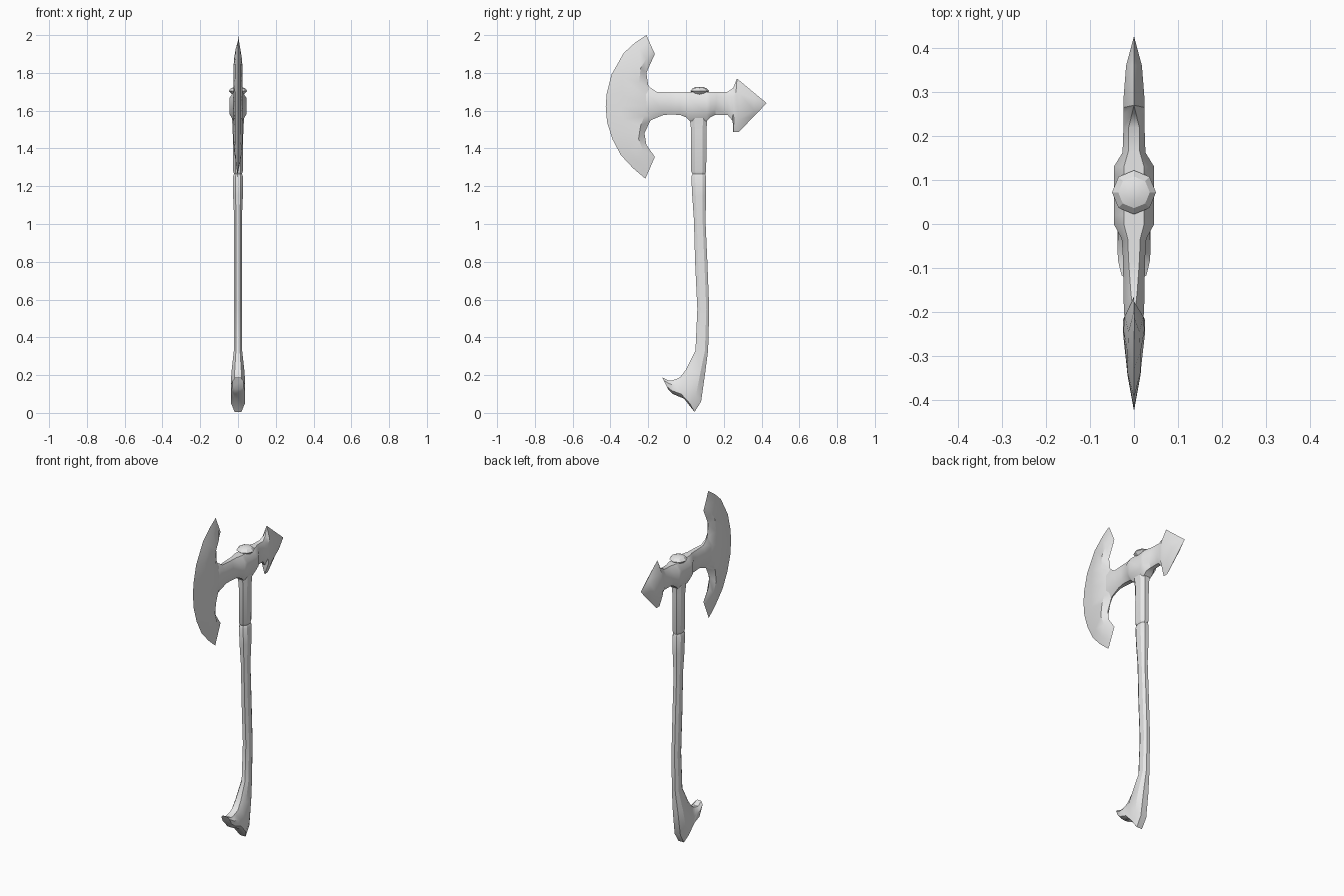
import bpy, bmesh, math

if "Cube" in bpy.data.objects:
    bpy.data.objects.remove(bpy.data.objects["Cube"], do_unlink=True)

GREY = (0.8, 0.8, 0.8, 1.0)
metal = bpy.data.materials.new("plain_grey")
metal.use_nodes = True
metal.diffuse_color = GREY
metal.node_tree.nodes["Principled BSDF"].inputs["Base Color"].default_value = GREY

ROUNDED = [(0, 0.5), (0.25, 1), (0.75, 1), (1, 0.5)]
WEDGE = [(0, 0), (0.3, 0.6), (0.75, 1), (1, 0)]


def finish(name, bm, angle):
    """Clean the mesh, make it an object and shade it."""
    bmesh.ops.remove_doubles(bm, verts=bm.verts, dist=0.0002)
    bmesh.ops.recalc_face_normals(bm, faces=bm.faces)
    mesh = bpy.data.meshes.new(name)
    bm.to_mesh(mesh)
    bm.free()
    mesh.materials.append(metal)
    obj = bpy.data.objects.new(name, mesh)
    bpy.context.collection.objects.link(obj)
    bpy.ops.object.select_all(action="DESELECT")
    obj.select_set(True)
    bpy.context.view_layer.objects.active = obj
    bpy.ops.object.shade_smooth_by_angle(angle=math.radians(angle))
    return obj


def bridge(bm, rings):
    """Join consecutive vertex rings with quads."""
    for r, q in zip(rings, rings[1:]):
        for i in range(len(r)):
            j = (i + 1) % len(r)
            bm.faces.new((r[i], r[j], q[j], q[i]))


def loft(name, stations, profile, angle=35):
    """Loft mirrored sections, each spanning two points in the side plane.

    A station is (y, z of one edge), (y, z of the other edge), half width
    and optionally the relative width of the two edges.
    """
    bm = bmesh.new()
    rings = []
    for (ay, az), (by, bz), width, *edge in stations:
        half = []
        for s, k in profile:
            if edge and s in (0, 1):
                k = edge[0]
            half.append((width * k, ay + (by - ay) * s, az + (bz - az) * s))
        loop = half + [(-x, y, z) for x, y, z in reversed(half)]
        rings.append([bm.verts.new(p) for p in loop])
    bridge(bm, rings)
    for ring, station in ((rings[0], stations[0]), (rings[-1], stations[-1])):
        if station[2] > 0:
            bm.faces.new(ring)
    return finish(name, bm, angle)


# Crescent blade: cutting edge, back edge, half thickness
loft("blade", [
    ((-.21, 2.0), (-.165, 1.9), 0),
    ((-.27, 1.96), (-.19, 1.845), .021),
    ((-.33, 1.905), (-.21, 1.8), .024),
    ((-.395, 1.79), (-.2, 1.735), .025),
    ((-.42, 1.69), (-.155, 1.68), .025),
    ((-.425, 1.62), (-.15, 1.63), .025),
    ((-.418, 1.54), (-.155, 1.58), .025),
    ((-.39, 1.45), (-.19, 1.545), .025),
    ((-.345, 1.365), (-.22, 1.48), .024),
    ((-.28, 1.295), (-.21, 1.42), .021),
    ((-.215, 1.24), (-.165, 1.355), 0),
], WEDGE)

# Head body: neck, socket and arrow-shaped back spike
loft("head_and_spike", [
    ((-.27, 1.7), (-.27, 1.56), .016),
    ((-.2, 1.73), (-.19, 1.548), .023, .1),
    ((-.155, 1.7), (-.12, 1.577), .024, .3),
    ((-.08, 1.7), (-.08, 1.58), .025),
    ((-.035, 1.7), (-.03, 1.577), .028),
    ((0, 1.7), (0, 1.565), .046),
    ((.02, 1.7), (.02, 1.545), .046),
    ((.11, 1.7), (.11, 1.545), .046),
    ((.13, 1.7), (.13, 1.565), .046),
    ((.165, 1.7), (.155, 1.578), .026),
    ((.22, 1.7), (.22, 1.578), .024),
    ((.25, 1.72), (.247, 1.545), .024, .2),
    ((.27, 1.77), (.25, 1.488), .024, 0),
    ((.285, 1.758), (.28, 1.488), .024, 0),
    ((.36, 1.695), (.36, 1.57), .018, 0),
    ((.427, 1.64), (.427, 1.64), 0),
], ROUNDED)

# Shaft: height, front, back, half width
shaft = [
    (1.6, .02, .115, .034), (1.54, .022, .112, .031), (1.5, .027, .108, .028),
    (1.28, .027, .107, .026), (1.265, .034, .102, .021), (1.25, .028, .107, .027),
    (1.15, .033, .107, .026), (1.02, .042, .103, .02), (.8, .048, .113, .02),
    (.55, .06, .123, .02),
]
grip = [((f, z), (b, z), w) for z, f, b, w in shaft]

# The lower grip turns forward into a hooked pommel
grip += [
    ((.05, .33), (.117, .33), .022),
    ((0, .23), (.1, .2), .034),
    ((-.03, .19), (.08, .06), .038),
    ((-.05, .18), (.045, .005), .036),
    ((-.07, .173), (-.01, .075), .038),
    ((-.09, .17), (-.07, .1), .036),
    ((-.125, .187), (-.095, .125), .028),
]
loft("handle", grip, ROUNDED, 30)

# Faceted eight-sided stud on top of the socket
bm = bmesh.new()
rings = []
for radius, z in ((.03, 1.685), (.05, 1.704), (.036, 1.719), (.018, 1.725)):
    turns = [math.tau * i / 8 for i in range(8)]
    rings.append([bm.verts.new((radius * math.cos(t), .072 + radius * math.sin(t), z))
                  for t in turns])
bridge(bm, rings)
bm.faces.new(rings[0])
bm.faces.new(rings[-1])
finish("top_stud", bm, 20)
